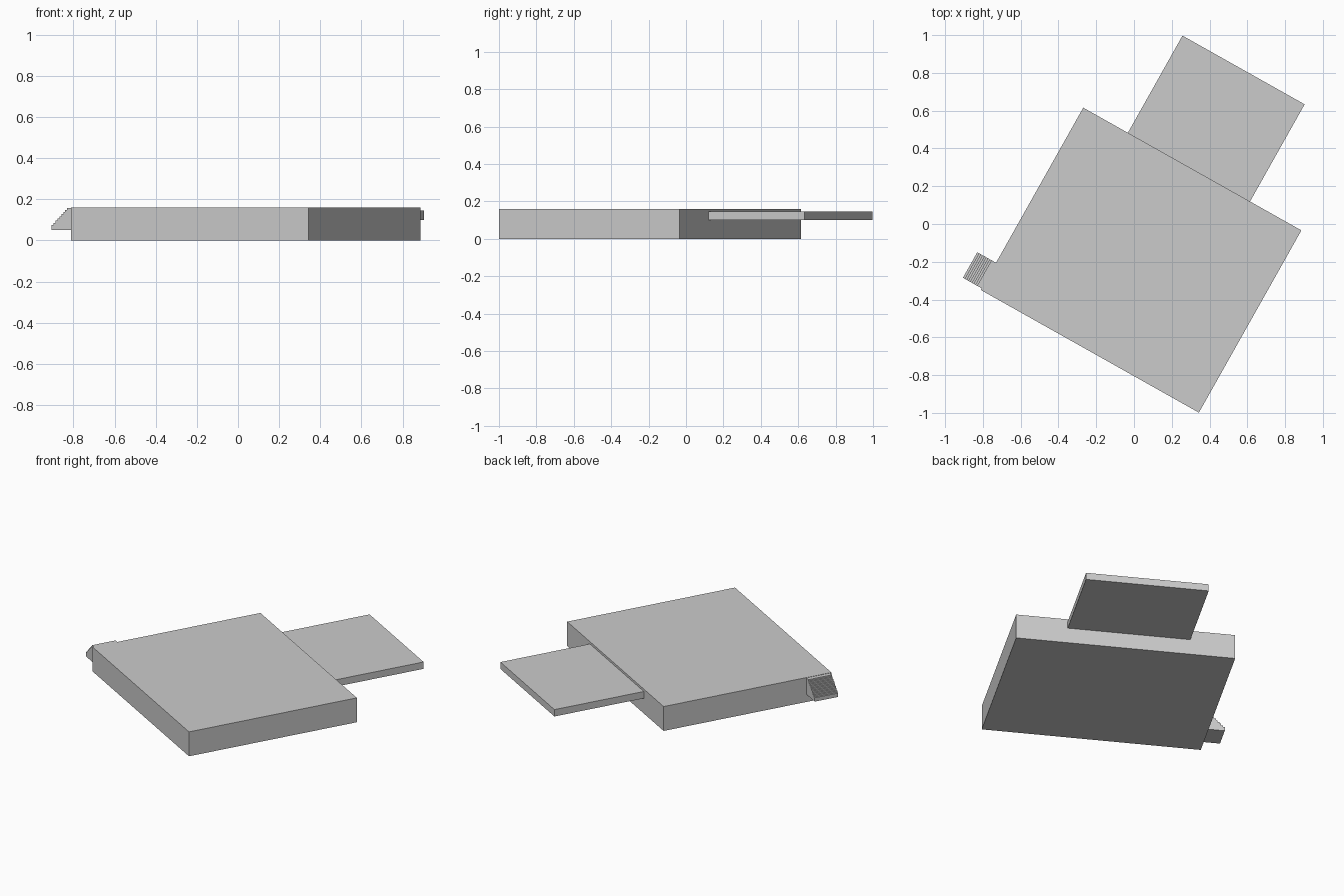
import bpy, bmesh, math
from mathutils import Matrix

if "Cube" in bpy.data.objects:
    bpy.data.objects.remove(bpy.data.objects["Cube"])

grey = bpy.data.materials.new("plain grey")
grey.diffuse_color = (0.6, 0.6, 0.6, 1)
grey.use_nodes = True
grey.node_tree.nodes["Principled BSDF"].inputs["Base Color"].default_value = grey.diffuse_color

# Everything is laid out on a plan turned clockwise about z
TURN = Matrix.Rotation(math.radians(-29.35), 4, 'Z')


def extrude(name, profile, y0, y1):
    """Extrude an (x, z) profile along local y, then turn it to the plan angle."""
    bm = bmesh.new()
    face = bm.faces.new([bm.verts.new((x, y0, z)) for x, z in profile])
    res = bmesh.ops.extrude_face_region(bm, geom=[face])
    verts = [g for g in res["geom"] if isinstance(g, bmesh.types.BMVert)]
    bmesh.ops.translate(bm, verts=verts, vec=(0, y1 - y0, 0))
    bmesh.ops.recalc_face_normals(bm, faces=bm.faces)
    bm.transform(TURN)
    me = bpy.data.meshes.new(name)
    bm.to_mesh(me)
    bm.free()
    me.materials.append(grey)
    ob = bpy.data.objects.new(name, me)
    bpy.context.collection.objects.link(ob)
    return ob


def box(name, x0, x1, y0, y1, z0, z1):
    return extrude(name, [(x0, z0), (x1, z0), (x1, z1), (x0, z1)], y0, y1)


# Main block
LEFT, RIGHT, FRONT, BACK = -0.536, 0.789, -0.702, 0.405
box("main_block", LEFT, RIGHT, FRONT, BACK, 0, 0.16)

# Thin slab at the back
box("back_platform", -0.265, 0.477, BACK, 0.995, 0.10, 0.145)

# Small stair on the left side: steps rise to a short landing
STEPS, RUN, RISE = 8, 0.0108, 0.0105
x, z = -0.650, 0.075
profile = [(LEFT, 0.05), (x, 0.05), (x, z)]
for i in range(STEPS):
    x += RUN
    profile.append((x, z))
    if i < STEPS - 1:
        z += RISE
    else:
        z = 0.158
    profile.append((x, z))
profile.append((LEFT, z))
extrude("side_stair", profile, -0.692, -0.537)
